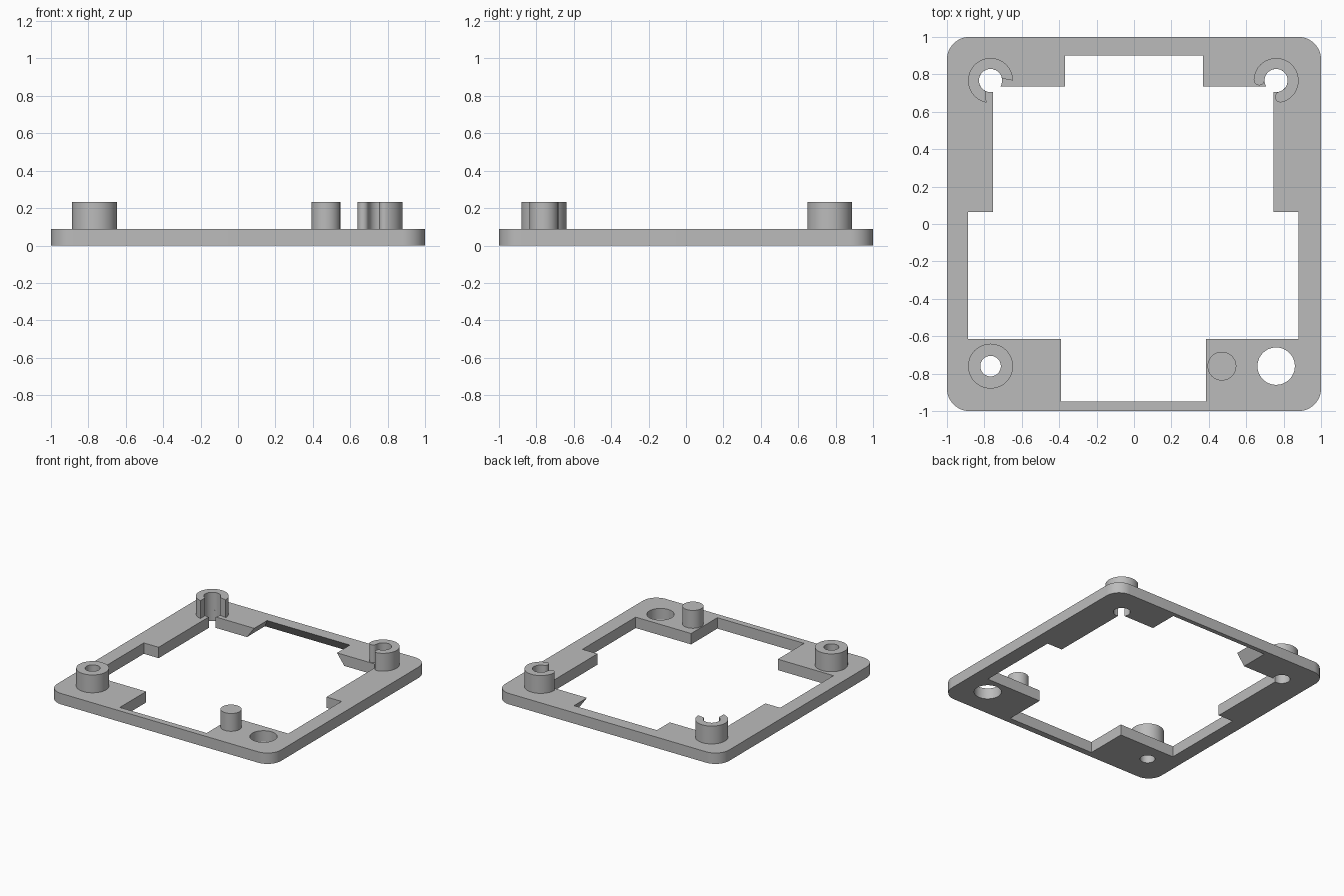
import bpy, bmesh
from math import cos, sin, radians

cube = bpy.data.objects.get("Cube")
if cube:
    bpy.data.objects.remove(cube, do_unlink=True)

grey = bpy.data.materials.new("plain grey")
grey.use_nodes = True
grey.diffuse_color = (0.5, 0.5, 0.5, 1)
grey.node_tree.nodes["Principled BSDF"].inputs["Base Color"].default_value = (0.5, 0.5, 0.5, 1)

PLATE, TOP = 0.088, 0.232      # heights of the plate and of the posts
WALL, BORE = 0.12, 0.062       # post outer and inner radius


def arc(cx, cy, r, a0, a1, n=24):
    """Points along an arc, both ends included."""
    angles = [radians(a0 + (a1 - a0) * i / n) for i in range(n + 1)]
    return [(cx + r * cos(a), cy + r * sin(a)) for a in angles]


def circle(cx, cy, r, n=48):
    return arc(cx, cy, r, 0, 360, n)[:-1]


def slab(name, loops, z0, z1, lower=None):
    """Solid between outlines; the lower outlines may differ to slope walls."""
    bm = bmesh.new()
    caps = [[], []]
    for top, low in zip(loops, lower or loops):
        rings = [[bm.verts.new((x, y, z)) for x, y in pts]
                 for pts, z in ((low, z0), (top, z1))]
        n = len(top)
        for cap, ring in zip(caps, rings):
            cap += [bm.edges.new((ring[i], ring[(i + 1) % n])) for i in range(n)]
        for i in range(n):
            j = (i + 1) % n
            bm.faces.new((rings[0][i], rings[0][j], rings[1][j], rings[1][i]))
    for cap, side in zip(caps, (-1, 1)):
        bmesh.ops.triangle_fill(bm, edges=cap, use_beauty=True, normal=(0, 0, side))
    bmesh.ops.recalc_face_normals(bm, faces=bm.faces)
    mesh = bpy.data.meshes.new(name)
    bm.to_mesh(mesh)
    bm.free()
    mesh.materials.append(grey)
    obj = bpy.data.objects.new(name, mesh)
    bpy.context.collection.objects.link(obj)
    bpy.ops.object.select_all(action='DESELECT')
    obj.select_set(True)
    bpy.context.view_layer.objects.active = obj
    bpy.ops.object.shade_smooth_by_angle(angle=radians(30))
    return obj


# Rounded square outline of the plate
outer = []
for k, (sx, sy) in enumerate(((1, 1), (-1, 1), (-1, -1), (1, -1))):
    outer += arc(sx * 0.88, sy * 0.88, 0.12, 90 * k, 90 * k + 90, 12)


def opening(flare):
    """Stepped opening; flare widens the recess in the back rail."""
    notch = 0.37 + flare
    return ([(-0.39, -0.95), (0.385, -0.95), (0.385, -0.615), (0.88, -0.615),
             (0.88, 0.065), (0.745, 0.065)]
            + arc(0.76, 0.767, BORE, -104, 211)
            + [(notch, 0.735), (notch, 0.9 + flare),
               (-notch, 0.9 + flare), (-notch, 0.735)]
            + arc(-0.767, 0.767, BORE, -31, 281)
            + [(-0.755, 0.065), (-0.887, 0.065), (-0.887, -0.615), (-0.39, -0.615)])


holes = [circle(0.76, -0.76, 0.1), circle(-0.767, -0.76, 0.055)]
slab("base_frame", [outer, opening(0)] + holes, 0, PLATE,
     [outer, opening(0.065)] + holes)

# Tubular post and solid pin at the front
slab("front_right_post", [circle(-0.767, -0.76, WALL), holes[1]], PLATE, TOP)
slab("front_left_pin", [circle(0.47, -0.76, 0.077)], PLATE, TOP)

# Open clip posts at the back: one with square ends, one with rounded lips
slab("back_right_clip", [arc(-0.767, 0.767, WALL, 0, 259, 40)
                         + arc(-0.767, 0.767, BORE, 248, 10, 32)], PLATE, TOP)

mid, lip = (WALL + BORE) / 2, (WALL - BORE) / 2
cx, cy, a0, a1 = 0.76, 0.767, -75, 178
ends = [(cx + mid * cos(radians(a)), cy + mid * sin(radians(a))) for a in (a0, a1)]
slab("back_left_clip", [arc(cx, cy, WALL, a0, a1, 40)
                        + arc(*ends[1], lip, a1, a1 + 180, 10)[1:-1]
                        + arc(cx, cy, BORE, a1, a0, 32)
                        + arc(*ends[0], lip, a0 - 180, a0, 10)[1:-1]], PLATE, TOP)
